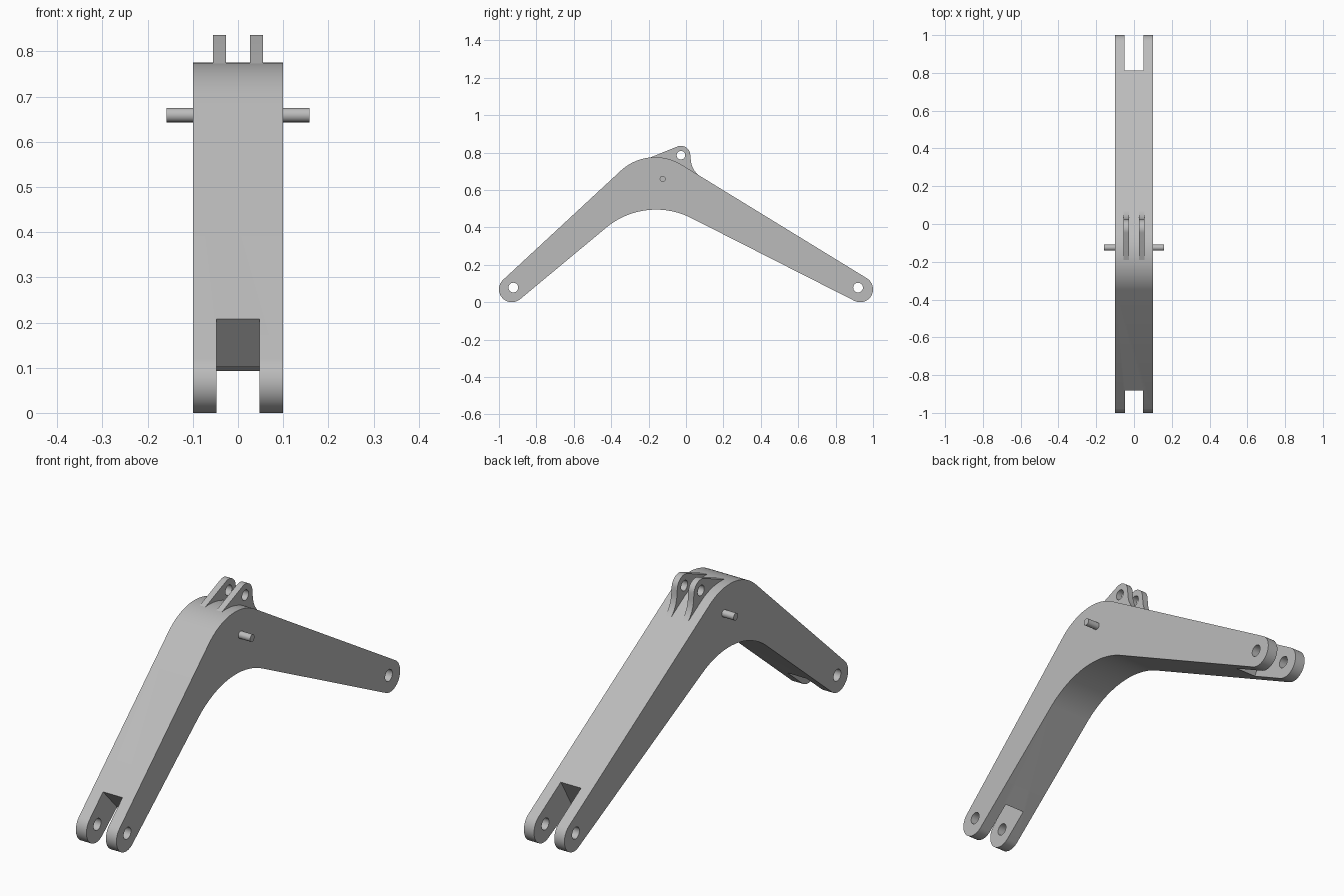
import bpy, bmesh
from math import sin, cos, radians, pi
from mathutils import Matrix, Vector

if "Cube" in bpy.data.objects:
    bpy.data.objects.remove(bpy.data.objects["Cube"])

grey = bpy.data.materials.new("plain grey")
grey.use_nodes = True
grey.diffuse_color = (0.5, 0.5, 0.5, 1)
grey.node_tree.nodes["Principled BSDF"].inputs["Base Color"].default_value = (0.5, 0.5, 0.5, 1)


def arc(cy, cz, r, start, end, steps):
    """Points of an arc in the side plane, angles in degrees from +y."""
    angles = [radians(start + (end - start) * i / steps) for i in range(steps + 1)]
    return [(cy + r * cos(a), cz + r * sin(a)) for a in angles]


def plate(name, outline, x0, x1):
    """Side outline extruded across the width."""
    bm = bmesh.new()
    face = bm.faces.new([bm.verts.new((x0, y, z)) for y, z in outline])
    grown = bmesh.ops.extrude_face_region(bm, geom=[face])["geom"]
    moved = [v for v in grown if isinstance(v, bmesh.types.BMVert)]
    bmesh.ops.translate(bm, verts=moved, vec=(x1 - x0, 0, 0))
    bmesh.ops.recalc_face_normals(bm, faces=bm.faces)
    mesh = bpy.data.meshes.new(name)
    bm.to_mesh(mesh)
    bm.free()
    mesh.materials.append(grey)
    obj = bpy.data.objects.new(name, mesh)
    bpy.context.collection.objects.link(obj)
    return obj


def rod(name, y, z, r, half, steps=24):
    return plate(name, arc(y, z, r, 0, 360 - 360 / steps, steps - 1), -half, half)


def cut(obj, cutters):
    """Subtract the cutters, keep the result and remove them."""
    for cutter in cutters:
        cutter.hide_render = True
        mod = obj.modifiers.new("cut", "BOOLEAN")
        mod.operation = "DIFFERENCE"
        mod.solver = "EXACT"
        mod.object = cutter
    graph = bpy.context.evaluated_depsgraph_get()
    mesh = bpy.data.meshes.new_from_object(obj.evaluated_get(graph))
    obj.modifiers.clear()
    obj.data = mesh
    for cutter in cutters:
        bpy.data.objects.remove(cutter)


def fork_slot(y, z, angle, reach, half):
    """Box open past the arm end, its inner wall square to the arm."""
    along = Vector((cos(radians(angle)), sin(radians(angle))))
    side = Vector((-along.y, along.x))
    end = Vector((y, z))
    corners = [end + along * a + side * s
               for a, s in ((reach, -0.2), (reach, 0.2), (-0.2, 0.2), (-0.2, -0.2))]
    return plate("slot_cutter", [tuple(c) for c in corners], -half, half)


# Bent arm: rounded ends joined by an upper and a lower bend
outline = (arc(-0.165, 0.505, 0.27, 133, 59, 24)
           + arc(0.931, 0.069, 0.069, 59, -117, 20)
           + arc(-0.16, 0.079, 0.416, 63, 129, 16)
           + arc(-0.931, 0.069, 0.069, 309, 133, 20))
arm = plate("bent_arm", outline, -0.1, 0.1)
cut(arm, [fork_slot(-0.931, 0.069, 43, 0.13, 0.048),
          fork_slot(0.931, 0.069, 149, 0.182, 0.05),
          rod("hole_cutter", -0.923, 0.078, 0.026, 0.3),
          rod("hole_cutter", 0.92, 0.078, 0.026, 0.3)])

# Pivot pin through the bend
pin = rod("pivot_pin", -0.125, 0.659, 0.016, 0.158, 16)

# Pair of drilled lugs on top, with a concave fillet behind
lug_outline = ([(-0.21, 0.766)]
               + arc(-0.027, 0.786, 0.05, 112, 0, 14)
               + arc(0.145, 0.77, 0.12, 180, 232, 8)
               + [(0.04, 0.64), (-0.1, 0.7)])
lugs = []
for name, x0, x1 in (("left_lug", 0.027, 0.055), ("right_lug", -0.055, -0.027)):
    lug = plate(name, lug_outline, x0, x1)
    cut(lug, [rod("hole_cutter", -0.027, 0.786, 0.023, 0.3)])
    lugs.append(lug)

# Smooth the rounded parts, keep the edges crisp
bpy.ops.object.select_all(action="DESELECT")
for obj in [arm, pin] + lugs:
    obj.select_set(True)
bpy.context.view_layer.objects.active = arm
bpy.ops.object.shade_smooth_by_angle(angle=radians(30))
